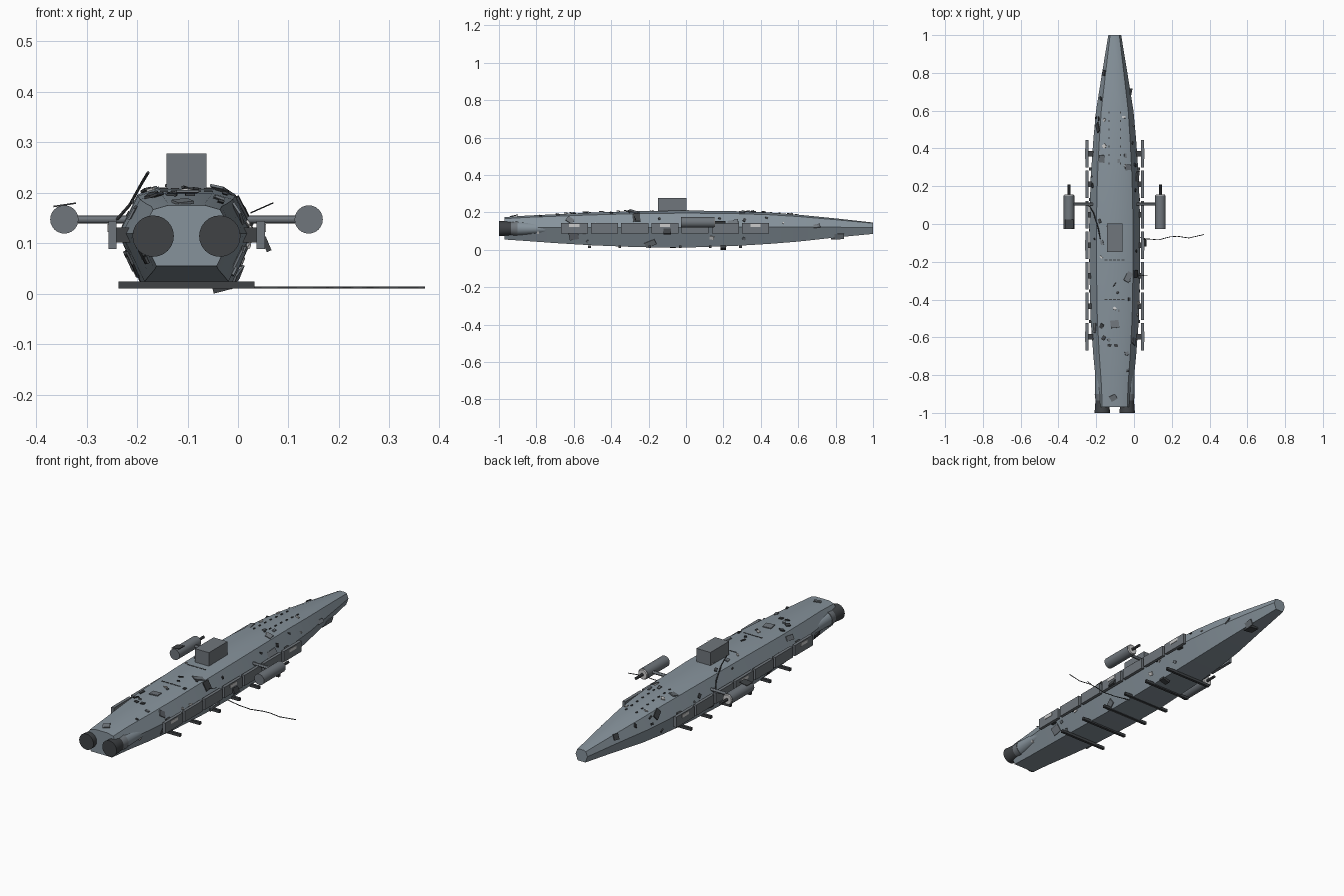
import bpy, bmesh, math, random
from mathutils import Vector, Matrix

if "Cube" in bpy.data.objects:
    bpy.data.objects.remove(bpy.data.objects["Cube"])

random.seed(7)
CX = -0.102  # hull centre line


def material(name, c):
    m = bpy.data.materials.new(name)
    m.diffuse_color = (*c, 1)
    m.use_nodes = True
    m.node_tree.nodes["Principled BSDF"].inputs["Base Color"].default_value = m.diffuse_color
    return m


HULL = material("hull_grey", (0.24, 0.29, 0.33))
STEEL = material("steel", (0.16, 0.18, 0.20))
DARK = material("dark_metal", (0.05, 0.055, 0.06))
LIGHT = material("pale_metal", (0.55, 0.56, 0.56))


def finish(name, bm, mat, smooth=False):
    bmesh.ops.recalc_face_normals(bm, faces=bm.faces)
    me = bpy.data.meshes.new(name)
    bm.to_mesh(me)
    bm.free()
    ob = bpy.data.objects.new(name, me)
    bpy.context.collection.objects.link(ob)
    me.materials.append(mat)
    if smooth:
        bpy.ops.object.select_all(action='DESELECT')
        ob.select_set(True)
        bpy.context.view_layer.objects.active = ob
        bpy.ops.object.shade_smooth_by_angle(angle=math.radians(30))
    return ob


def box(name, loc, size, mat, rot=None):
    bm = bmesh.new()
    m = Matrix.Translation(loc) @ (rot or Matrix()) @ Matrix.Diagonal((*size, 1))
    bmesh.ops.create_cube(bm, size=1, matrix=m)
    return finish(name, bm, mat)


def rod(name, a, b, r1, r2, mat, sides=24):
    a, b = Vector(a), Vector(b)
    bm = bmesh.new()
    m = Matrix.Translation((a + b) / 2) @ (b - a).to_track_quat('Z', 'Y').to_matrix().to_4x4()
    bmesh.ops.create_cone(bm, cap_ends=True, segments=sides, radius1=r1, radius2=r2,
                          depth=(b - a).length, matrix=m)
    return finish(name, bm, mat, True)


def cable(name, pts, r, mat):
    cu = bpy.data.curves.new(name, 'CURVE')
    cu.dimensions = '3D'
    cu.bevel_depth, cu.bevel_resolution, cu.use_fill_caps = r, 1, True
    s = cu.splines.new('POLY')
    s.points.add(len(pts) - 1)
    for p, q in zip(s.points, pts):
        p.co = (*q, 1)
    cu.materials.append(mat)
    bpy.context.collection.objects.link(bpy.data.objects.new(name, cu))


# Hull stations: y, half width, bottom z, top z
STATIONS = [(-0.97, 0.092, 0.055, 0.175), (-0.85, 0.098, 0.047, 0.183), (-0.7, 0.113, 0.036, 0.19),
            (-0.5, 0.128, 0.024, 0.199), (-0.25, 0.134, 0.014, 0.207), (0, 0.135, 0.012, 0.21),
            (0.25, 0.127, 0.02, 0.207), (0.45, 0.113, 0.032, 0.199), (0.6, 0.099, 0.044, 0.188),
            (0.8, 0.067, 0.066, 0.168), (1.0, 0.034, 0.085, 0.146)]
SECTION = [(0.65, -1), (1, 0.08), (0.72, 0.86), (0.4, 1), (-0.4, 1), (-0.72, 0.86), (-1, 0.08), (-0.65, -1)]


def ring(y):
    for a, b in zip(STATIONS, STATIONS[1:]):
        if y <= b[0]:
            break
    t = (y - a[0]) / (b[0] - a[0])
    w, lo, hi = (a[i] + (b[i] - a[i]) * t for i in (1, 2, 3))
    return [Vector((CX + u * w, y, (lo + hi) / 2 + v * (hi - lo) / 2)) for u, v in SECTION]


bm = bmesh.new()
rings = [[bm.verts.new(p) for p in ring(s[0])] for s in STATIONS]
for a, b in zip(rings, rings[1:]):
    for i in range(8):
        j = (i + 1) % 8
        bm.faces.new((a[i], a[j], b[j], b[i]))
bm.faces.new(rings[0])
bm.faces.new(rings[-1])
finish("hull", bm, HULL, True)

# Command block on the deck
box("deck_block", (CX, -0.073, 0.238), (0.08, 0.152, 0.08), STEEL)

for s, side in ((-1, "left"), (1, "right")):
    # Engines
    ex = CX + s * 0.066
    rod(side + "_nozzle", (ex, -1, 0.114), (ex, -0.935, 0.114), 0.041, 0.036, DARK)
    rod(side + "_nozzle_collar", (ex, -0.935, 0.114), (ex, -0.9, 0.114), 0.036, 0.04, STEEL)
    rod(side + "_nacelle", (ex, -0.91, 0.114), (CX + s * 0.085, -0.68, 0.114), 0.038, 0.018, HULL)
    # Side armour panels and backing rail
    for i in range(7):
        y = -0.597 + i * 0.1615
        box(f"{side}_panel_{i}", (CX + s * 0.147, y, 0.116), (0.016, 0.145, 0.055), STEEL)
        box(f"{side}_bracket_{i}", (CX + s * 0.125, y, 0.116), (0.04, 0.03, 0.03), DARK)
        if i in (0, 3, 6):
            box(f"{side}_panel_plate_{i}", (CX + s * 0.1555, y, 0.13), (0.003, 0.055, 0.016), LIGHT)
    # Outrigger pods
    px = CX + s * 0.242
    rod(side + "_strut", (CX + s * 0.1, 0.105, 0.147), (px, 0.105, 0.147), 0.008, 0.008, STEEL, 12)
    rod(side + "_pod", (px, -0.027, 0.147), (px, 0.15, 0.147), 0.028, 0.028, STEEL)
    rod(side + "_pod_face", (px, 0.15, 0.147), (px, 0.156, 0.147), 0.026, 0.024, LIGHT)
    rod(side + "_pod_barrel", (px, 0.15, 0.147), (px, 0.21, 0.147), 0.007, 0.007, DARK, 12)

# Keel cross bars
for i in range(6):
    box(f"keel_bar_{i}", (CX, -0.516 + i * 0.1615, 0.017), (0.27, 0.014, 0.014), DARK)

# Loose cables and aerials
cable("trailing_cable", [(-0.02, -0.06, 0.012), (0.06, -0.078, 0.012), (0.13, -0.084, 0.012),
      (0.19, -0.068, 0.012), (0.23, -0.065, 0.012), (0.29, -0.074, 0.012), (0.37, -0.056, 0.012)], 0.002, DARK)
cable("slack_hose", [(-0.24, 0.1, 0.147), (-0.215, 0.06, 0.175), (-0.19, -0.02, 0.22), (-0.178, -0.08, 0.24)], 0.003, DARK)
cable("side_aerial", [(0.025, -0.27, 0.16), (0.07, -0.275, 0.18)], 0.0015, DARK)

# Dashed deck seams
for y in (-0.4, -0.19):
    z = ring(y)[3].z
    for i in range(5):
        box("deck_seam", (CX - 0.045 + i * 0.022, y, z), (0.016, 0.005, 0.004), DARK)
for i in range(7):
    for dx in (-0.03, 0.03):
        y = 0.32 + i * 0.045
        box("deck_stud", (CX + dx, y, ring(y)[3].z + 0.002), (0.006, 0.012, 0.004), DARK)


def patch(y, face, t, size, mat, tilt=0.25):
    # Loose plate lying on one of the hull facets
    a, b = ring(y)[face], ring(y)[(face + 1) % 8]
    d = (b - a).normalized()
    n = Vector((d.z, 0, -d.x))
    p = a.lerp(b, t)
    if n.dot(p - Vector((CX, y, 0.11))) < 0:
        n = -n
    rot = Matrix((d, n.cross(d), n)).transposed().to_4x4()
    wob = Matrix.Rotation(random.uniform(-tilt, tilt), 4, 'X') @ Matrix.Rotation(random.uniform(-.7, .7), 4, 'Z')
    box("loose_plate", p + n * 0.004, (*size, 0.005), mat, rot @ wob)


# Larger plates: y, facet, position along it, width, length
for y, f, t, w, l in [(0.8, 5, 0.3, 0.03, 0.03), (0.7, 1, 0.1, 0.02, 0.035), (0.51, 5, 0.3, 0.03, 0.05),
                      (0.345, 4, 0.5, 0.03, 0.04), (0.3, 2, 0.5, 0.03, 0.03), (-0.28, 2, 0.6, 0.03, 0.055),
                      (-0.53, 3, 0.5, 0.045, 0.04), (-0.55, 5, 0.4, 0.025, 0.05), (-0.92, 3, 0.6, 0.035, 0.03),
                      (-0.265, 1, 0.7, 0.045, 0.04), (-0.19, 0, 0.2, 0.03, 0.06), (0.25, 1, 0.3, 0.03, 0.06),
                      (0.82, 0, 0.1, 0.03, 0.05), (-0.6, 0, 0.5, 0.04, 0.05), (0.1, 6, 0.5, 0.04, 0.05),
                      (-0.4, 6, 0.6, 0.035, 0.05), (-0.8, 6, 0.5, 0.03, 0.04), (-0.62, 1, 0.6, 0.03, 0.04)]:
    patch(y, f, t, (w, l), random.choice((STEEL, DARK, STEEL)))
# Small scattered fittings
for i in range(50):
    patch(random.uniform(-0.85, 0.75), random.choice((0, 1, 2, 3, 3, 4, 5, 6)), random.uniform(0.15, 0.85),
          (random.uniform(0.006, 0.02), random.uniform(0.008, 0.025)), random.choice((STEEL, DARK, DARK, LIGHT)))

# Tilted plates hanging off the sides
for loc, size, ang in [((-0.343, -0.0, 0.176), (0.045, 0.045, 0.003), -0.15), ((0.056, -0.1, 0.098), (0.01, 0.04, 0.03), -0.4),
                       ((-0.2, -0.45, 0.08), (0.04, 0.03, 0.005), 0.7), ((-0.085, 0.8, 0.063), (0.05, 0.05, 0.012), 0.1),
                       ((-0.03, 0.2, 0.011), (0.04, 0.03, 0.012), -0.25)]:
    box("hanging_plate", loc, size, DARK, Matrix.Rotation(ang, 4, 'Y'))
